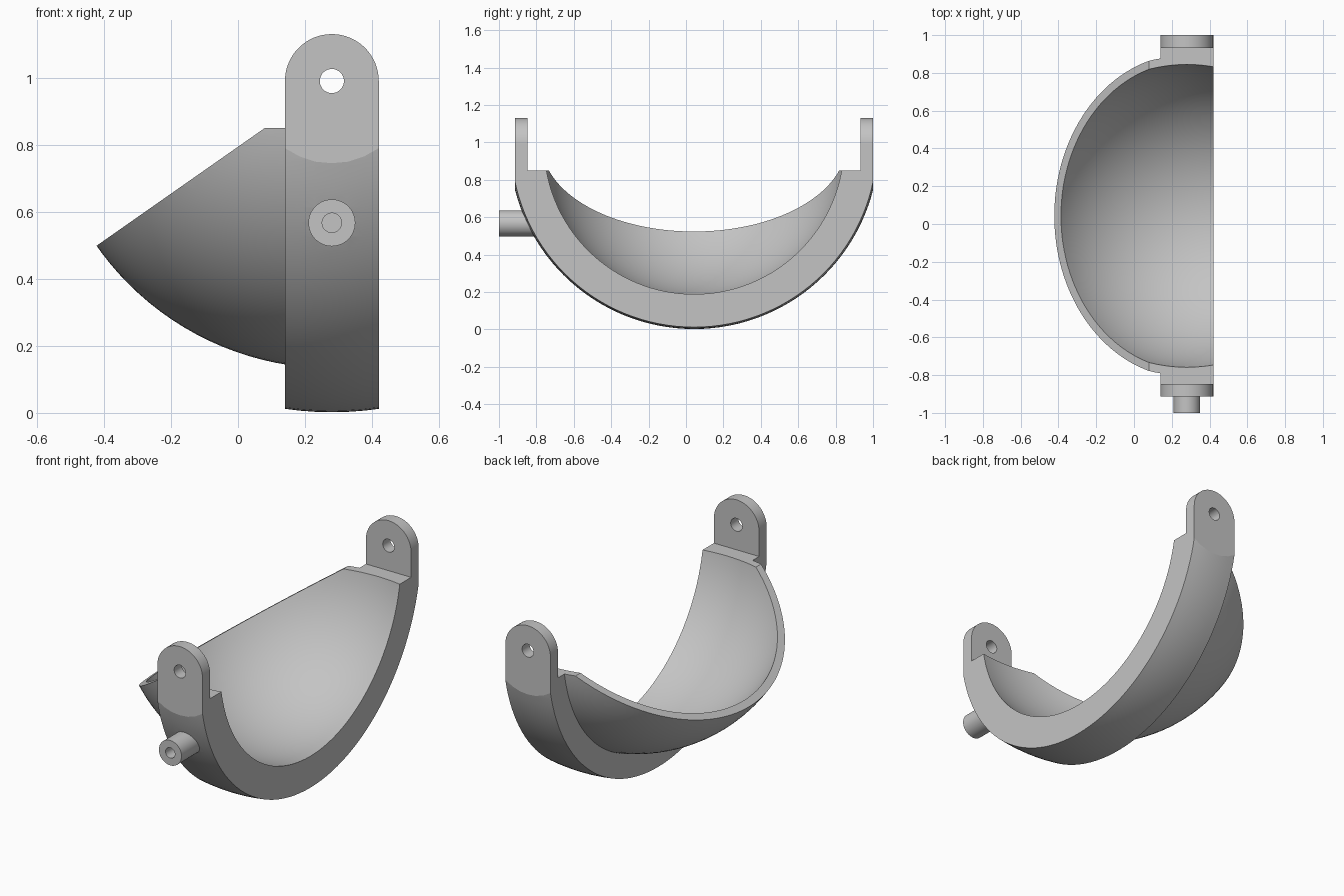
import bpy, bmesh, math
from mathutils import Matrix, Vector

cube = bpy.data.objects.get("Cube")
if cube:
    bpy.data.objects.remove(cube, do_unlink=True)

CENTRE = Vector((0.28, 0.043, 0.99))   # common centre of all spheres and the pivot holes
HALF_BAND = 0.14
HALF_DEPTH = 0.957

grey = bpy.data.materials.new("plain grey")
grey.use_nodes = True
grey.diffuse_color = (0.55, 0.55, 0.55, 1)
grey.node_tree.nodes["Principled BSDF"].inputs["Base Color"].default_value = (0.55, 0.55, 0.55, 1)


def finish(name, bm):
    bmesh.ops.recalc_face_normals(bm, faces=bm.faces)
    mesh = bpy.data.meshes.new(name)
    bm.to_mesh(mesh)
    bm.free()
    mesh.materials.append(grey)
    obj = bpy.data.objects.new(name, mesh)
    bpy.context.collection.objects.link(obj)
    return obj


def ball(name, radius):
    # Poles lie along x, away from the visible shell
    bm = bmesh.new()
    bmesh.ops.create_uvsphere(bm, u_segments=128, v_segments=64, radius=radius)
    bm.transform(Matrix.Translation(CENTRE) @ Matrix.Rotation(math.pi / 2, 4, 'Y'))
    return finish(name, bm)


def prism(name, outline, y0, y1):
    # Extrude an x-z outline along y
    bm = bmesh.new()
    face = bm.faces.new([bm.verts.new((x, y0, z)) for x, z in outline])
    new = bmesh.ops.extrude_face_region(bm, geom=[face])["geom"]
    verts = [v for v in new if isinstance(v, bmesh.types.BMVert)]
    bmesh.ops.translate(bm, verts=verts, vec=(0, y1 - y0, 0))
    return finish(name, bm)


def arc(x, z, radius, start, end, steps):
    angles = [start + (end - start) * i / steps for i in range(steps + 1)]
    return [(x + radius * math.cos(a), z + radius * math.sin(a)) for a in angles]


def rod(name, x, z, radius, y0, y1):
    return prism(name, arc(x, z, radius, 0, math.tau, 48)[:-1], y0, y1)


def combine(target, tool, operation):
    mod = target.modifiers.new("combine", 'BOOLEAN')
    mod.operation, mod.solver, mod.object = operation, 'EXACT', tool
    bpy.context.view_layer.objects.active = target
    bpy.ops.object.modifier_apply(modifier=mod.name)
    bpy.data.objects.remove(tool, do_unlink=True)


cx, cy, cz = CENTRE

# Outer band with rounded lugs, curved by the largest sphere
outline = [(cx - HALF_BAND, -0.1), (cx + HALF_BAND, -0.1)]
outline += arc(cx, cz, HALF_BAND, 0, math.pi, 32)
bracket = prism("cradle_bracket", outline, cy - HALF_DEPTH, cy + HALF_DEPTH)
combine(bracket, ball("band_sphere", 0.988), 'INTERSECT')

# Thin scoop behind the band
scoop = ball("scoop", 0.857)
combine(scoop, prism("scoop_limit", [(-0.8, -0.1), (0.3, -0.1), (0.3, 2), (-0.8, 2)], -1.2, 1.2), 'INTERSECT')
combine(bracket, scoop, 'UNION')

# Side peg
combine(bracket, rod("peg", cx, 0.567, 0.07, -1.0, -0.75), 'UNION')

# Open top: level ledge between the lugs, then a slanted rim through the centre
slope = 0.7
ledge = 0.85
edge_x = cx - (cz - ledge) / slope
opening = [(0.6, ledge), (0.6, 2), (-0.8, 2), (-0.8, cz - slope * (cx + 0.8)), (edge_x, ledge)]
combine(bracket, prism("opening", opening, cy - 0.89, cy + 0.89), 'DIFFERENCE')

# Hollow interior, lug holes and blind peg hole
combine(bracket, ball("hollow", 0.814), 'DIFFERENCE')
combine(bracket, rod("lug_hole", cx, cz, 0.036, -1.2, 1.2), 'DIFFERENCE')
combine(bracket, rod("peg_hole", cx, 0.567, 0.029, -1.1, -0.88), 'DIFFERENCE')

# Smooth curved surfaces, crisp edges
bpy.ops.object.select_all(action='DESELECT')
bracket.select_set(True)
bpy.context.view_layer.objects.active = bracket
bpy.ops.object.shade_smooth_by_angle(angle=math.radians(10))
weighted = bracket.modifiers.new("weighted_normals", 'WEIGHTED_NORMAL')
weighted.keep_sharp = True
